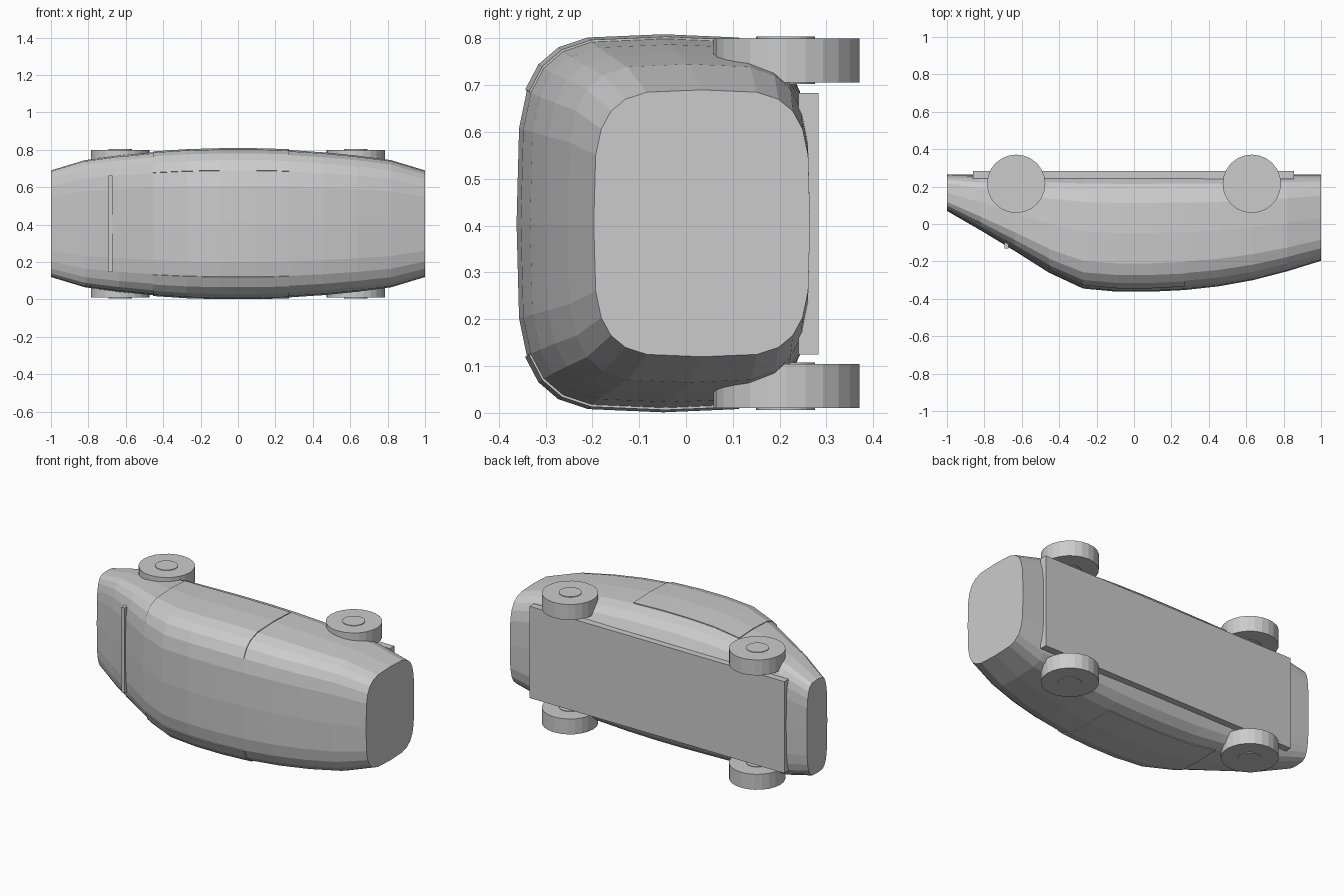
import bpy, bmesh, math
from mathutils import Matrix

cube = bpy.data.objects.get("Cube")
if cube:
    bpy.data.objects.remove(cube, do_unlink=True)

GREY = (0.6, 0.6, 0.6, 1)
grey = bpy.data.materials.new("plain grey")
grey.use_nodes = True
grey.diffuse_color = GREY
grey.node_tree.nodes["Principled BSDF"].inputs["Base Color"].default_value = GREY

MID_Z = 0.405      # the car lies on its side: width runs along z, roof faces -y
FLOOR_Y = 0.265
SIDES = 24

# Roof height and half width at evenly spaced stations along the length
ROOF = [0.07, -0.035, -0.145, -0.26, -0.345, -0.362, -0.362, -0.353, -0.333, -0.3, -0.253, -0.197]
HALF = [0.285, 0.34, 0.364, 0.382, 0.394, 0.399]
HALF += HALF[::-1]
LAST = len(ROOF) - 1


def add_object(name, bm):
    mesh = bpy.data.meshes.new(name)
    bm.to_mesh(mesh)
    bm.free()
    mesh.materials.append(grey)
    obj = bpy.data.objects.new(name, mesh)
    bpy.context.collection.objects.link(obj)
    return obj


def soft(v):
    return math.copysign(math.sqrt(abs(v)), v)


def section_point(i, j, scale=1.0):
    """Point j on the rounded-square section at station i."""
    t = math.tau * j / SIDES
    centre = (ROOF[i] + FLOOR_Y) / 2
    depth = (FLOOR_Y - ROOF[i]) / 2
    return (-1 + 2 * i / LAST,
            centre - scale * depth * soft(math.cos(t)),
            MID_Z + scale * HALF[i] * soft(math.sin(t)))


def loft(name, stations, points, scale=1.0, closed=False):
    bm = bmesh.new()
    rings = [[bm.verts.new(section_point(i, j, scale)) for j in points] for i in stations]
    count = len(points)
    for a, b in zip(rings, rings[1:]):
        for j in range(count if closed else count - 1):
            k = (j + 1) % count
            bm.faces.new((a[j], b[j], b[k], a[k]))
    if closed:
        bm.faces.new(rings[0])
        bm.faces.new(rings[-1][::-1])
    return add_object(name, bm)


def box(name, low, high):
    bm = bmesh.new()
    bmesh.ops.create_cube(bm, size=1)
    for v in bm.verts:
        v.co = [lo + (c + 0.5) * (hi - lo) for c, lo, hi in zip(v.co, low, high)]
    return add_object(name, bm)


def disc(name, x, y, z, radius, depth):
    bm = bmesh.new()
    bmesh.ops.create_cone(bm, cap_ends=True, segments=SIDES, radius1=radius, radius2=radius,
                          depth=depth, matrix=Matrix.Translation((x, y, z)))
    return add_object(name, bm)


# Body shell
loft("body", range(LAST + 1), range(SIDES), closed=True)

# Side panels, standing slightly proud of the body
for name, points in (("left_side_panel", range(2, 8)), ("right_side_panel", range(17, 23))):
    panel = loft(name, range(3, 8), points, scale=1.012)
    solid = panel.modifiers.new("thickness", "SOLIDIFY")
    solid.thickness = 0.012

# Underbody plate and bonnet strip
box("underbody_plate", (-0.86, 0.24, 0.125), (0.855, 0.283, 0.683))
box("bonnet_strip", (-0.693, -0.132, 0.146), (-0.67, -0.095, 0.664))

# Wheels and hubs
for end, x in (("front", -0.63), ("rear", 0.63)):
    for side, sign in (("upper", 1), ("lower", -1)):
        z = MID_Z + sign * 0.348
        disc(f"{end}_{side}_wheel", x, 0.215, z, 0.156, 0.094)
        disc(f"{end}_{side}_hub", x, 0.213, z, 0.063, 0.101)
